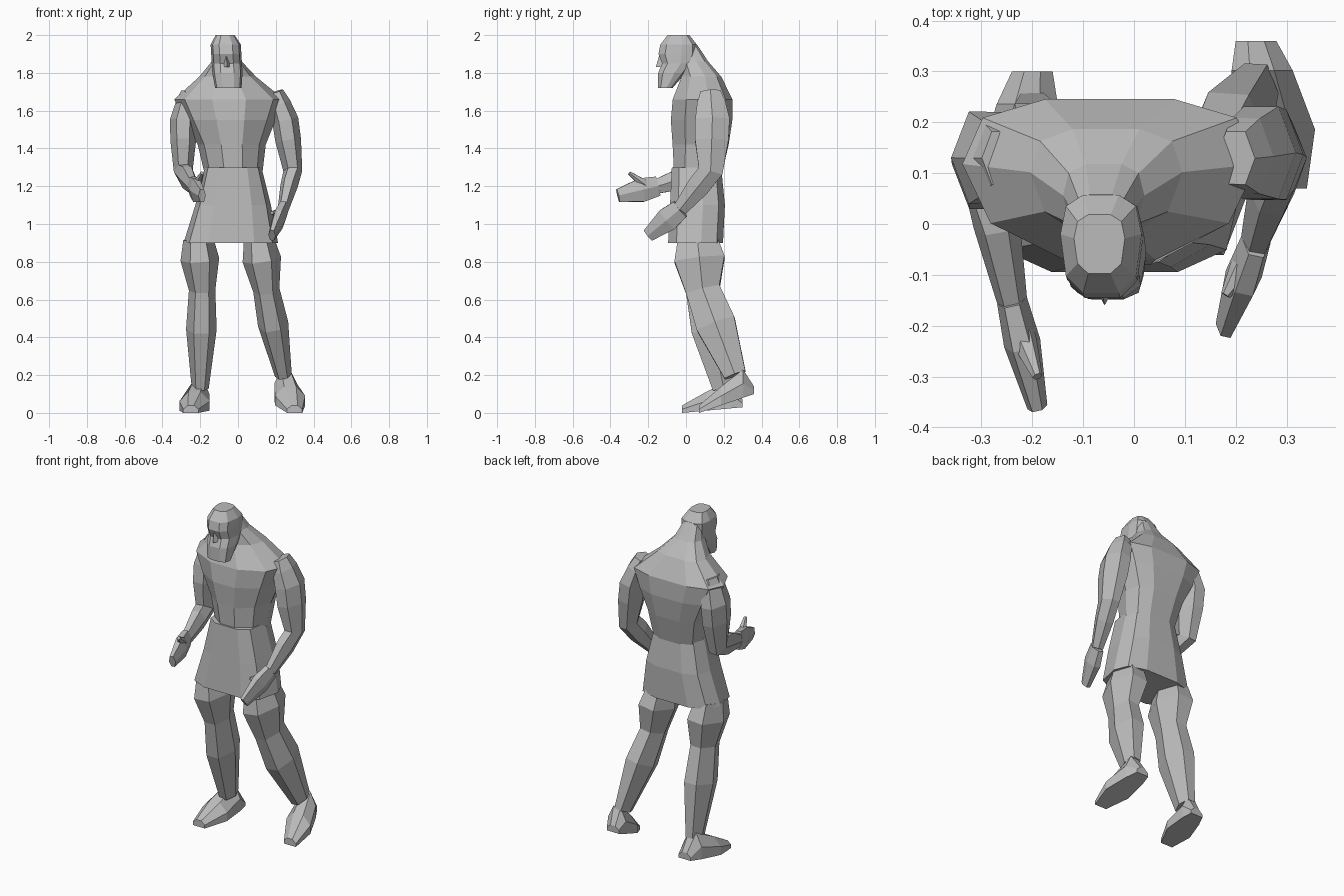
import bpy, bmesh, math
from mathutils import Vector

cube = bpy.data.objects.get("Cube")
if cube:
    bpy.data.objects.remove(cube, do_unlink=True)

grey = bpy.data.materials.new("plain grey")
grey.use_nodes = True
colour = (.5, .5, .5, 1)
grey.diffuse_color = colour
grey.node_tree.nodes["Principled BSDF"].inputs["Base Color"].default_value = colour


def skin(name, rings):
    """Bridge rings of points into one closed, flat-shaded part."""
    bm = bmesh.new()
    loops = [[bm.verts.new(point) for point in ring] for ring in rings]
    for lower, upper in zip(loops, loops[1:]):
        for i in range(len(lower)):
            bm.faces.new((lower[i - 1], lower[i], upper[i], upper[i - 1]))
    bm.faces.new(loops[0])
    bm.faces.new(loops[-1])
    bmesh.ops.recalc_face_normals(bm, faces=bm.faces)
    mesh = bpy.data.meshes.new(name)
    bm.to_mesh(mesh)
    bm.free()
    mesh.materials.append(grey)
    part = bpy.data.objects.new(name, mesh)
    bpy.context.collection.objects.link(part)


def angles(sides):
    return [math.tau * i / sides for i in range(sides)]


def squared(value, power):
    """Push a sine or cosine outward, so that a ring turns boxy."""
    return math.copysign(abs(value) ** power, value)


def stack(name, levels, front_power=1, back_power=.7, sides=10):
    """Level rings, each given by height, half width, front and back."""
    rings = []
    for height, half, front, back in levels:
        centre = -.02 - .06 * abs(height - 1.2)  # the body sways to its right
        widest = front + .6 * (back - front)
        ring = []
        for angle in angles(sides):
            across, along = math.cos(angle), math.sin(angle)
            power = back_power if along > 0 else front_power
            reach = back - widest if along > 0 else widest - front
            ring.append((centre + half * squared(across, power),
                         widest + reach * squared(along, power), height))
        rings.append(ring)
    skin(name, rings)


def limb(name, joints, radii, depth=1.5, bulge=1.1):
    """Six-sided tube through the joints, with a muscle swelling on each bone."""
    path, sizes = [joints[0]], [radii[0]]
    for i in range(1, len(joints)):
        path += [joints[i - 1].lerp(joints[i], .4), joints[i]]
        sizes += [bulge * (.6 * radii[i - 1] + .4 * radii[i]), radii[i]]
    rings = []
    for i, (point, size) in enumerate(zip(path, sizes)):
        along = (path[min(i + 1, len(path) - 1)] - path[max(i - 1, 0)]).normalized()
        across = (Vector((1, 0, 0)) - along * along.x).normalized()
        deep = along.cross(across) * depth
        rings.append([point + size * (across * math.cos(a) + deep * math.sin(a))
                      for a in angles(6)])
    skin(name, rings)


def foot(name, heel, toe):
    """Flat-soled wedge, highest at the ankle and widest at the ball."""
    rings = []
    for step, half, tall in ((0, .04, .04), (.2, .06, .15), (.6, .08, .1), (1, .04, .04)):
        sole = heel.lerp(toe, step)
        outline = ((-1, 0), (1, 0), (1, .5), (.4, 1), (-.4, 1), (-1, .5))
        rings.append([sole + Vector((u * half, 0, v * tall)) for u, v in outline])
    skin(name, rings)


# Torso from the waist up through chest, shoulders and neck
stack("torso", [
    (1.25, .15, -.07, .19),
    (1.42, .18, -.08, .23),
    (1.55, .24, -.09, .25),
    (1.66, .29, -.08, .25),
    (1.78, .15, -.03, .19),
    (1.86, .08, -.04, .12),
    (1.95, .05, -.05, .06)])

# Flared tunic skirt
stack("tunic_skirt", [
    (.9, .25, -.1, .2),
    (1.1, .2, -.09, .21),
    (1.3, .15, -.08, .19)], front_power=.6)

# Head with a long squared beard and a jutting brow
stack("head", [
    (1.72, .07, -.15, -.07),
    (1.8, .08, -.15, 0),
    (1.85, .08, -.13, .04),
    (1.9, .08, -.15, .06),
    (1.95, .08, -.14, .06),
    (2, .05, -.1, .02)], front_power=.7)
stack("nose", [(1.83, .02, -.16, -.1), (1.9, .01, -.14, -.1)], sides=4)

# Joint positions of the two sides of the striding pose
pose = {
    "left": dict(
        collar=(.2, .13, 1.7), shoulder=(.25, .14, 1.55),
        elbow=(.29, .13, 1.28), wrist=(.24, -.03, 1.08), fingertip=(.18, -.2, .94),
        hip=(.11, .06, .92), knee=(.15, .09, .65), ankle=(.24, .26, .2),
        toe=(.3, .07, 0)),
    "right": dict(
        collar=(-.26, .13, 1.7), shoulder=(-.29, .13, 1.55),
        elbow=(-.29, .1, 1.28), wrist=(-.24, -.15, 1.2), fingertip=(-.19, -.36, 1.15),
        hip=(-.21, .06, .92), knee=(-.19, .09, .65), ankle=(-.2, .2, .13),
        toe=(-.25, -.02, 0)),
}

for side, places in pose.items():
    at = {joint: Vector(place) for joint, place in places.items()}

    # Arm with rounded shoulder, palm and raised thumb
    limb(side + "_arm", [at["collar"], at["shoulder"], at["elbow"], at["wrist"]],
         (.04, .07, .05, .03))
    limb(side + "_hand", [at["wrist"], at["fingertip"]], (.03, .02), depth=2, bulge=1.4)
    thumb_root = at["wrist"].lerp(at["fingertip"], .2)
    thumb_tip = at["fingertip"] + Vector((0, .06, .12))
    limb(side + "_thumb", [thumb_root, thumb_tip], (.03, .01), depth=1)

    # Leg and foot
    limb(side + "_leg", [at["hip"], at["knee"], at["ankle"]], (.08, .07, .045), bulge=1.35)
    foot(side + "_foot", at["ankle"] + Vector((0, .1, -.1)), at["toe"])
